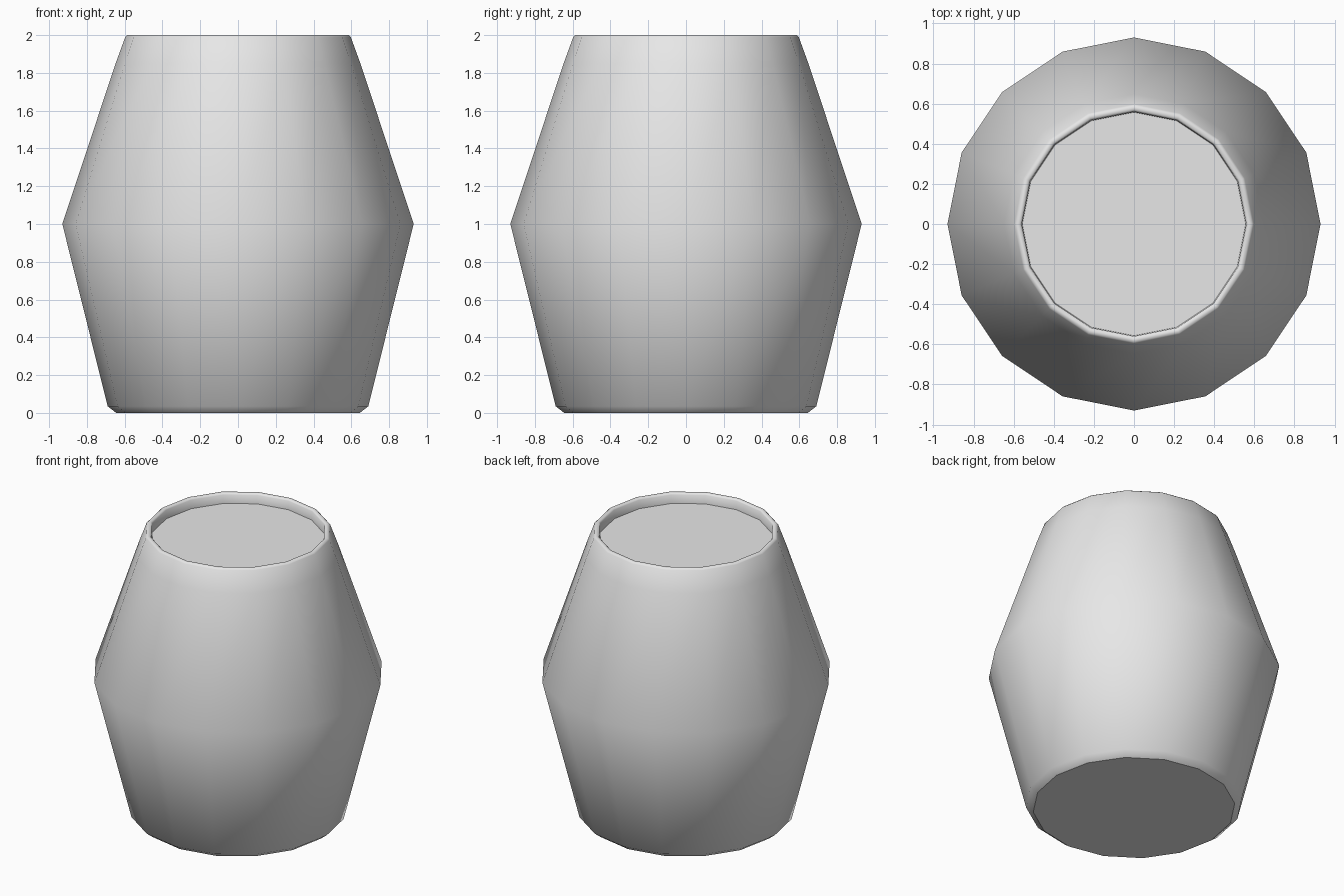
import bpy
import bmesh
from math import cos, sin, tau

cube = bpy.data.objects.get("Cube")
if cube:
    bpy.data.objects.remove(cube)

SIDES = 16

# One plain grey for the whole barrel
grey = bpy.data.materials.new("light grey")
grey.use_nodes = True
colour = (0.8, 0.8, 0.8, 1)
grey.diffuse_color = colour
grey.node_tree.nodes["Principled BSDF"].inputs["Base Color"].default_value = colour

# Radius and height, from the base up the wall, over the rim and down to the lid
profile = [
    (0.645, 0.0), (0.69, 0.035),                # chamfered base
    (0.93, 1.0), (0.648, 1.85),                 # bulging wall
    (0.597, 1.99), (0.587, 2.0),                # rounded rim
    (0.569, 2.0), (0.56, 1.99), (0.557, 1.93),  # recess
]


def ring(bm, radius, z):
    angles = [tau * i / SIDES for i in range(SIDES)]
    return [bm.verts.new((radius * cos(a), radius * sin(a), z)) for a in angles]


bm = bmesh.new()
rings = [ring(bm, r, z) for r, z in profile]

# Smooth wall between neighbouring rings
for low, high in zip(rings, rings[1:]):
    for i in range(SIDES):
        j = (i + 1) % SIDES
        bm.faces.new((low[i], low[j], high[j], high[i])).smooth = True

# Flat base and sunken lid with crisp edges
for cap in (bm.faces.new(rings[0][::-1]), bm.faces.new(rings[-1])):
    cap.smooth = False
    for edge in cap.edges:
        edge.smooth = False

mesh = bpy.data.meshes.new("barrel")
bm.to_mesh(mesh)
bm.free()
mesh.materials.append(grey)
barrel = bpy.data.objects.new("barrel", mesh)
bpy.context.collection.objects.link(barrel)
